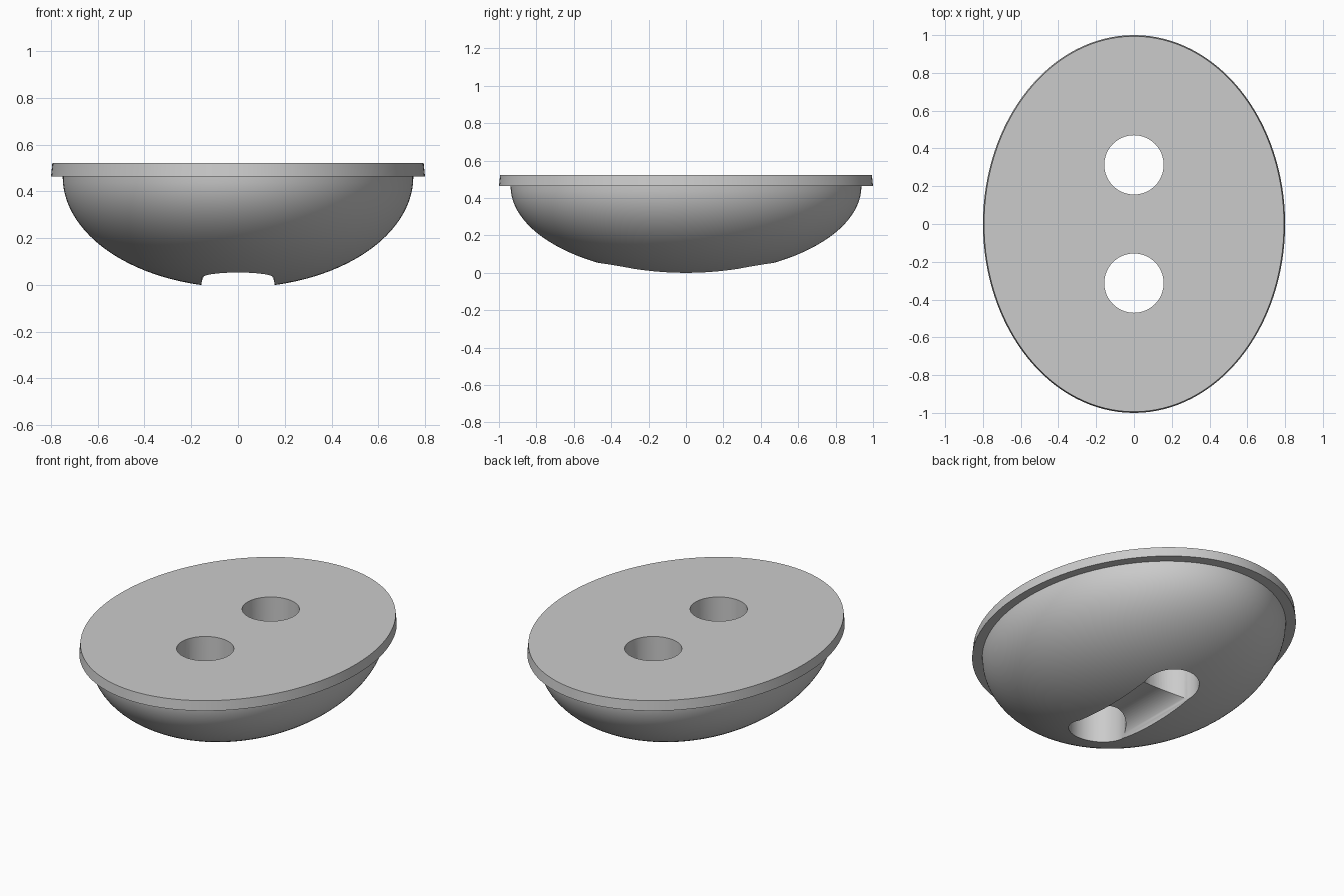
import bpy, bmesh, math
from mathutils import Matrix

cube = bpy.data.objects.get("Cube")
if cube:
    bpy.data.objects.remove(cube, do_unlink=True)

HALF_X, HALF_Y = 0.8, 1.0          # rim ellipse
RIM_Z, TOP_Z = 0.463, 0.522
HOLE_R, HOLE_Y = 0.157, 0.313

grey = bpy.data.materials.new("mid_grey")
grey.use_nodes = True
grey.diffuse_color = (0.6, 0.6, 0.6, 1)
grey.node_tree.nodes["Principled BSDF"].inputs["Base Color"].default_value = grey.diffuse_color


def make_object(name, bm):
    bmesh.ops.recalc_face_normals(bm, faces=bm.faces)
    mesh = bpy.data.meshes.new(name)
    bm.to_mesh(mesh)
    bm.free()
    mesh.materials.append(grey)
    obj = bpy.data.objects.new(name, mesh)
    bpy.context.collection.objects.link(obj)
    return obj


def lathe(name, profile, segments=128):
    """Stack of elliptical rings (x radius, y radius, z), capped at both ends."""
    bm = bmesh.new()
    rings = []
    for rx, ry, z in profile:
        angles = [2 * math.pi * i / segments for i in range(segments)]
        rings.append([bm.verts.new((rx * math.cos(a), ry * math.sin(a), z)) for a in angles])
    for low, high in zip(rings, rings[1:]):
        for i in range(segments):
            j = (i + 1) % segments
            bm.faces.new((low[i], low[j], high[j], high[i]))
    bm.faces.new(rings[0])
    bm.faces.new(rings[-1])
    return make_object(name, bm)


def cylinder_cutter(name, matrix):
    bm = bmesh.new()
    bmesh.ops.create_cone(bm, cap_ends=True, segments=64, radius1=1, radius2=1,
                          depth=1, matrix=matrix)
    obj = make_object(name, bm)
    obj.hide_render = True
    return obj


# Rounded bowl underside followed by the slightly tapered rim
steps = 28
profile = []
for i in range(1, steps + 1):
    a = math.pi / 2 * i / steps
    profile.append((0.75 * math.sin(a), 0.938 * math.sin(a), RIM_Z - 0.474 * math.cos(a)))
profile += [(HALF_X, HALF_Y, RIM_Z), (HALF_X - 0.006, HALF_Y - 0.006, TOP_Z)]
body = lathe("button_body", profile)

# Two through holes and the thread groove joining them underneath
cutters = []
for side, label in ((-1, "front"), (1, "back")):
    place = Matrix.Translation((0, side * HOLE_Y, 0.3)) @ Matrix.Diagonal((HOLE_R, HOLE_R, 1.2, 1))
    cutters.append(cylinder_cutter(label + "_hole_cutter", place))
groove = (Matrix.Diagonal((HOLE_R - 0.0005, 1, 0.105, 1)) @ Matrix.Rotation(math.pi / 2, 4, "X")
          @ Matrix.Diagonal((1, 1, 2 * HOLE_Y, 1)))
cutters.append(cylinder_cutter("groove_cutter", groove))

bpy.ops.object.select_all(action="DESELECT")
bpy.context.view_layer.objects.active = body
body.select_set(True)
for cutter in cutters:
    mod = body.modifiers.new(cutter.name, "BOOLEAN")
    mod.operation = "DIFFERENCE"
    mod.solver = "EXACT"
    mod.object = cutter
    bpy.ops.object.modifier_apply(modifier=mod.name)
    bpy.data.objects.remove(cutter, do_unlink=True)

bpy.ops.object.shade_smooth_by_angle(angle=math.radians(30))
